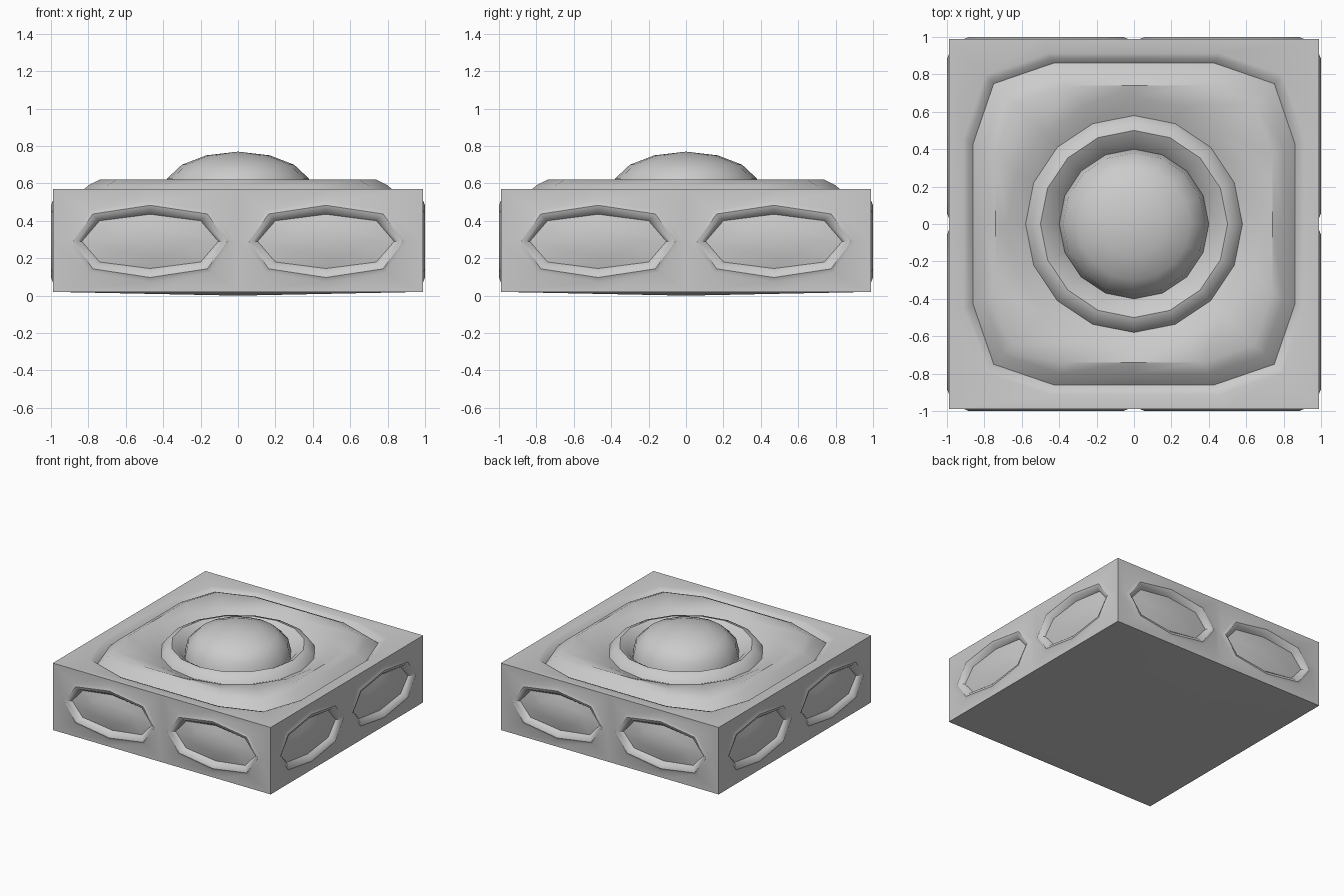
import bpy, bmesh, math
from mathutils import Matrix, Vector

old = bpy.data.objects.get("Cube")
if old:
    bpy.data.objects.remove(old, do_unlink=True)

grey = bpy.data.materials.new("plain grey")
grey.use_nodes = True
COLOUR = (0.6, 0.6, 0.6, 1)
grey.diffuse_color = COLOUR
grey.node_tree.nodes["Principled BSDF"].inputs["Base Color"].default_value = COLOUR

HALF, BOTTOM, TOP = 0.99, 0.02, 0.57
MID = (BOTTOM + TOP) / 2


def loft(bm, rings, tip=None):
    """Skin rings that run anticlockwise from outside to inside; close on a tip."""
    rows = [[bm.verts.new(p) for p in ring] for ring in rings]
    n = len(rows[0])
    for a, b in zip(rows, rows[1:]):
        for i in range(n):
            j = (i + 1) % n
            bm.faces.new((a[i], a[j], b[j], b[i]))
    if tip is not None:
        t = bm.verts.new(tip)
        for i in range(n):
            bm.faces.new((rows[-1][i], rows[-1][(i + 1) % n], t))


def finish(name, bm):
    bmesh.ops.remove_doubles(bm, verts=bm.verts, dist=0.0005)
    mesh = bpy.data.meshes.new(name)
    bm.to_mesh(mesh)
    bm.free()
    mesh.materials.append(grey)
    obj = bpy.data.objects.new(name, mesh)
    bpy.context.collection.objects.link(obj)
    bpy.ops.object.select_all(action='DESELECT')
    obj.select_set(True)
    bpy.context.view_layer.objects.active = obj
    bpy.ops.object.shade_smooth_by_angle(angle=math.radians(40))
    return obj


def quarter_ring(points, z):
    """Repeat one quarter of an outline round the z axis."""
    return [Matrix.Rotation(k * math.pi / 2, 3, 'Z') @ Vector((x, y, z))
            for k in range(4) for x, y in points]


def circle(r, z):
    return [(r * math.cos(i * math.pi / 8), r * math.sin(i * math.pi / 8), z)
            for i in range(16)]


def square(z):
    h = HALF
    return quarter_ring([(h, 0), (h, h / 2), (h, h), (h / 2, h)], z)


def soft_square(s, z):
    return quarter_ring([(.86 * s, 0), (.86 * s, .43 * s), (.75 * s, .75 * s),
                         (.43 * s, .86 * s)], z)


def oval(cx, grow, y):
    """Eight-sided oval on the front wall, anticlockwise from outside."""
    w, h = 0.365 + grow, 0.145 + grow
    return [(cx + w * a, y, MID - 0.005 + h * b) for a, b in
            ((1, 0), (.74, .76), (0, 1), (-.74, .76),
             (-1, 0), (-.74, -.76), (0, -1), (.74, -.76))]


def cell(cx):
    """Rectangle of wall round one oval, matched to its eight corners."""
    w, h = HALF / 2, (TOP - BOTTOM) / 2
    return [(cx + w * a, -HALF, MID + h * b) for a, b in
            ((1, 0), (1, 1), (0, 1), (-1, 1), (-1, 0), (-1, -1), (0, -1), (1, -1))]


def on_all_sides(bm):
    bmesh.ops.spin(bm, geom=bm.verts[:] + bm.edges[:] + bm.faces[:],
                   cent=(0, 0, 0), axis=(0, 0, 1), angle=math.tau * 3 / 4,
                   steps=3, use_duplicate=True)


# Block: walls with raised oval rims, shallow underside, lip round the cushion
bm = bmesh.new()
for side in (-1, 1):
    c = 0.47 * side
    loft(bm, [cell(HALF / 2 * side), oval(c, 0.072, -HALF), oval(c, 0.048, -1.0),
              oval(c, 0.025, -0.993), oval(c, 0, -0.96)])
on_all_sides(bm)
loft(bm, [square(BOTTOM)[::-1]], (0, 0, 0))
loft(bm, [square(TOP), soft_square(1.06, TOP), soft_square(1.03, 0.56),
          soft_square(1, 0.535)])
finish("base_block", bm)

# Bulging panels inside the rims
bm = bmesh.new()
for side in (-1, 1):
    c = 0.47 * side
    middle = [(c + (x - c) * .55, -0.978, MID + (z - MID) * .55)
              for x, y, z in oval(c, 0, 0)]
    loft(bm, [oval(c, 0, -0.96), middle], (c, -0.985, MID))
on_all_sides(bm)
finish("side_panels", bm)

# Cushion: rises from the groove, then dips towards the ring
bm = bmesh.new()
loft(bm, [soft_square(1, 0.535), soft_square(0.93, 0.59), soft_square(0.86, 0.62),
          circle(0.68, 0.595), circle(0.58, 0.55)])
finish("cushion", bm)

# Ring round the dome
bm = bmesh.new()
loft(bm, [circle(0.58, 0.55), circle(0.545, 0.60), circle(0.50, 0.615),
          circle(0.45, 0.585), circle(0.40, 0.53)])
finish("dome_ring", bm)

# Dome
bm = bmesh.new()
loft(bm, [circle(0.40, 0.53), circle(0.38, 0.625), circle(0.30, 0.70),
          circle(0.17, 0.75)], (0, 0, 0.77))
finish("dome", bm)
